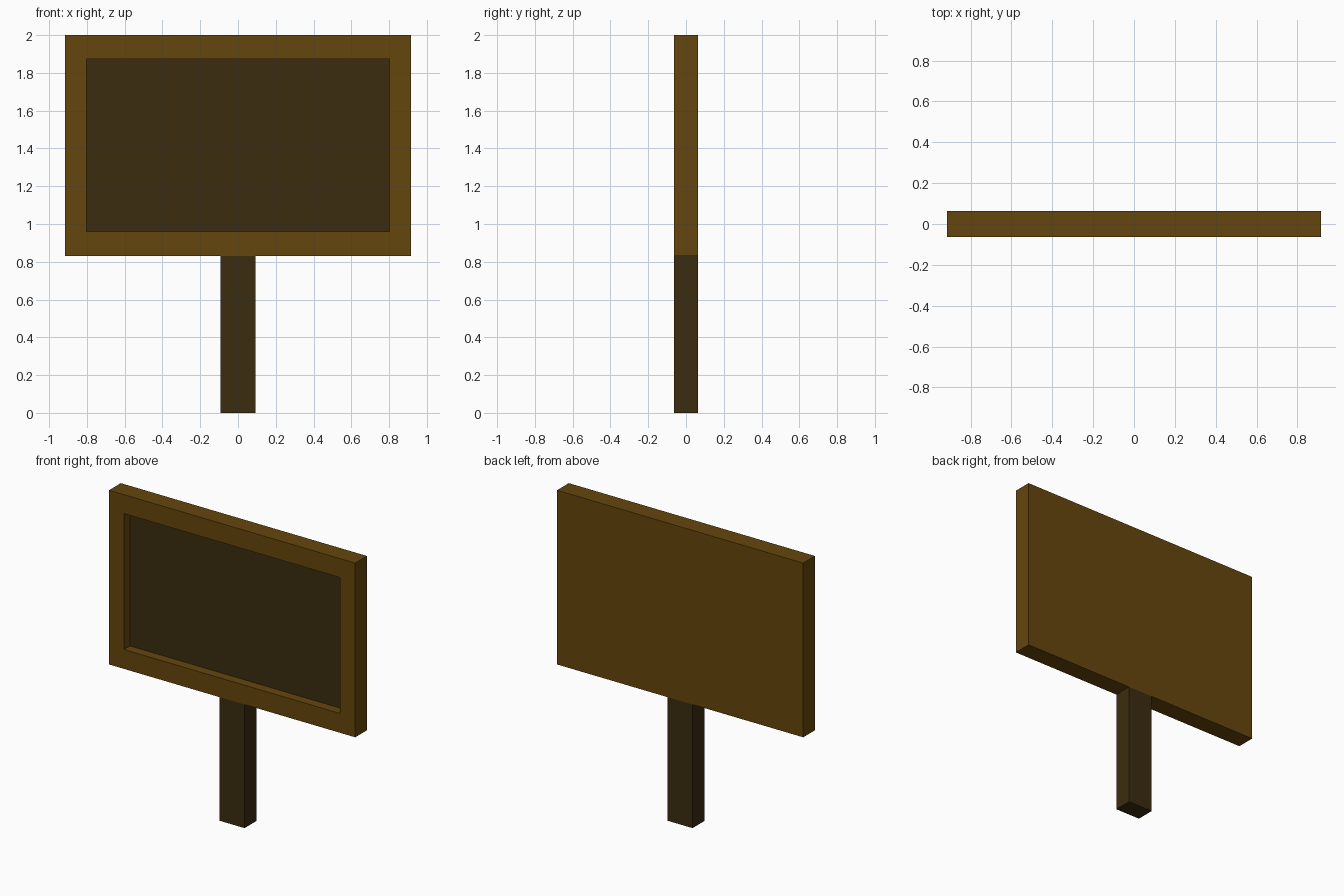
import bpy, bmesh
from mathutils import Vector

if "Cube" in bpy.data.objects:
    bpy.data.objects.remove(bpy.data.objects["Cube"])


def material(name, rgb):
    m = bpy.data.materials.new(name)
    m.diffuse_color = (*rgb, 1)
    m.use_nodes = True
    m.node_tree.nodes["Principled BSDF"].inputs["Base Color"].default_value = m.diffuse_color
    return m


wood = material("warm brown wood", (0.130, 0.061, 0.004))
dark = material("dark brown wood", (0.045, 0.0252, 0.0052))


def box(name, size, center, mats):
    """Box mesh object; returns the object and an open bmesh."""
    me = bpy.data.meshes.new(name)
    ob = bpy.data.objects.new(name, me)
    bpy.context.collection.objects.link(ob)
    for m in mats:
        me.materials.append(m)
    bm = bmesh.new()
    bmesh.ops.create_cube(bm, size=1)
    for v in bm.verts:
        v.co = Vector(a * b for a, b in zip(v.co, size)) + Vector(center)
    return ob, bm


def finish(ob, bm):
    bmesh.ops.recalc_face_normals(bm, faces=bm.faces)
    bm.to_mesh(ob.data)
    bm.free()


# Sign board with a recessed dark panel in its front
board, bm = box("sign_board", (1.83, 0.125, 1.17), (0, 0, 1.415), [wood, dark])
front = min(bm.faces, key=lambda f: f.calc_center_median().y)
bmesh.ops.inset_region(bm, faces=[front], thickness=0.1)
for v in front.verts:
    v.co.x = 0.803 if v.co.x > 0 else -0.803
    v.co.z = 1.873 if v.co.z > 1.4 else 0.96
panel = bmesh.ops.extrude_face_region(bm, geom=[front])
face = next(g for g in panel["geom"] if isinstance(g, bmesh.types.BMFace))
bmesh.ops.translate(bm, verts=face.verts, vec=(0, 0.063, 0))
face.material_index = 1
if front.is_valid:
    bmesh.ops.delete(bm, geom=[front], context='FACES_ONLY')
finish(board, bm)

# Post under the board
post, bm = box("post", (0.185, 0.125, 0.83), (0, 0, 0.415), [dark])
finish(post, bm)
